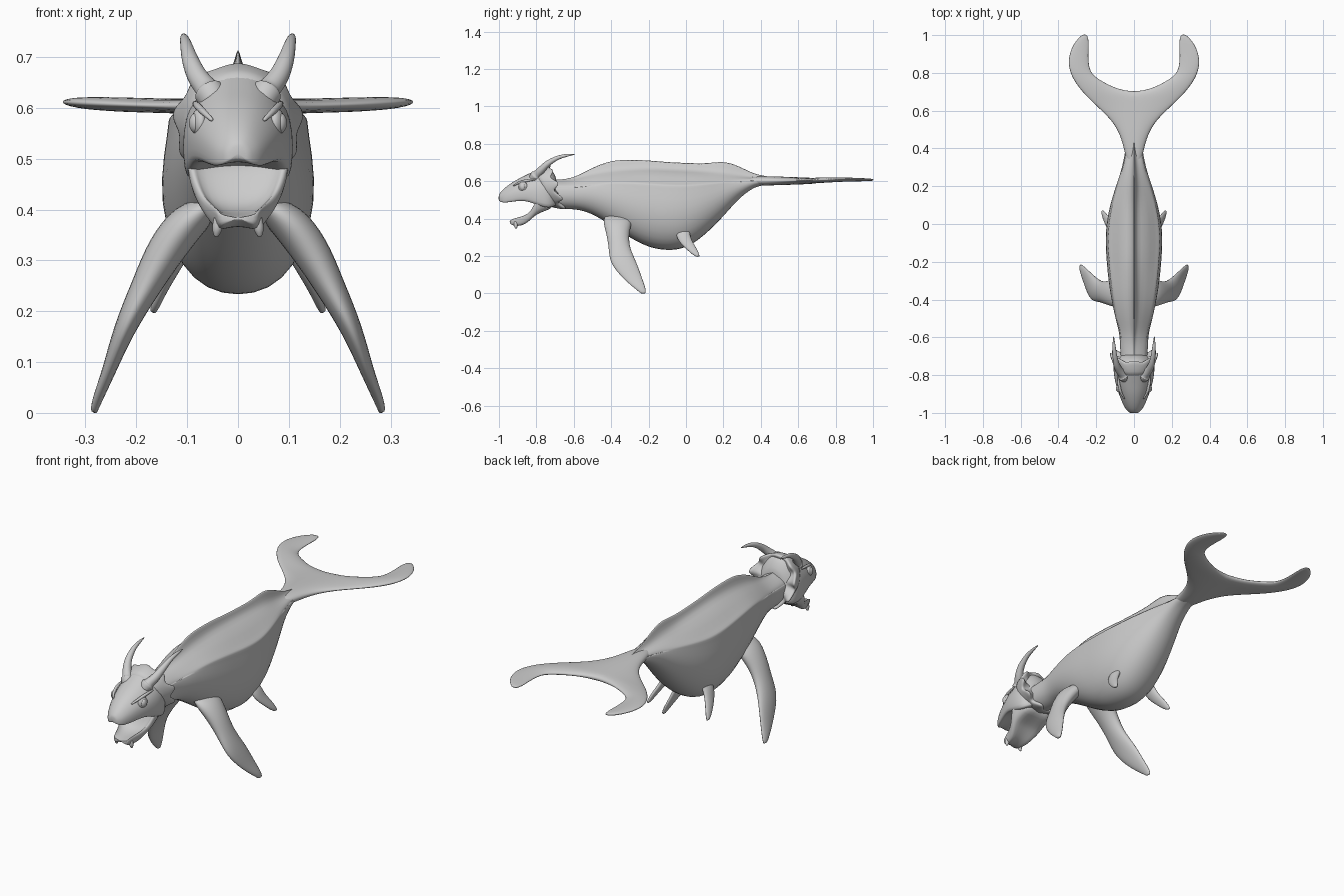
import bpy, bmesh, math
from mathutils import Vector, Matrix


def finish(name, bm, mirror=False, sub=1):
    bmesh.ops.recalc_face_normals(bm, faces=bm.faces)
    me = bpy.data.meshes.new(name)
    bm.to_mesh(me)
    bm.free()
    for p in me.polygons:
        p.use_smooth = True
    ob = bpy.data.objects.new(name, me)
    bpy.context.collection.objects.link(ob)
    if mirror:
        m = ob.modifiers.new("mirror", 'MIRROR')
        m.use_clip = True
    if sub:
        s = ob.modifiers.new("subdivide", 'SUBSURF')
        s.levels = s.render_levels = sub
    return ob


def loft(name, rings, mirror=False, sub=1):
    bm = bmesh.new()
    vs = [[bm.verts.new(p) for p in r] for r in rings]
    n = len(vs[0])
    for a, b in zip(vs, vs[1:]):
        for i in range(n):
            j = (i + 1) % n
            bm.faces.new((a[i], a[j], b[j], b[i]))
    bm.faces.new(vs[0])
    bm.faces.new(vs[-1][::-1])
    return finish(name, bm, mirror, sub)


def spline(rows, n):
    """Catmull-Rom interpolation of station rows."""
    out = []
    for i in range(len(rows) - 1):
        p0, p1 = rows[max(i - 1, 0)], rows[i]
        p2, p3 = rows[i + 1], rows[min(i + 2, len(rows) - 1)]
        for k in range(n):
            t = k / n
            out.append([0.5 * (2 * b + (c - a) * t + (2 * a - 5 * b + 4 * c - d) * t * t
                               + (3 * b - a - 3 * c + d) * t ** 3)
                        for a, b, c, d in zip(p0, p1, p2, p3)])
    return out + [list(rows[-1])]


def ring(y, half):
    """Close a half section (first and last on x=0) by symmetry."""
    return [(x, y, z) for x, z in half] + [(-x, y, z) for x, z in half[-2:0:-1]]


def tube(name, rows, seg=10, mirror=True):
    """Round tube along x, y, z, radius rows."""
    rows = spline(rows, 3)
    rings = []
    for i, r in enumerate(rows):
        d = Vector(rows[min(i + 1, len(rows) - 1)][:3]) - Vector(rows[max(i - 1, 0)][:3])
        u = d.cross(Vector((1, 0, 0))).normalized()
        v = d.cross(u).normalized()
        rings.append([Vector(r[:3]) + r[3] * (u * math.cos(a) + v * math.sin(a))
                      for a in (2 * math.pi * k / seg for k in range(seg))])
    return loft(name, rings, mirror)


def fin(name, rows, nx, nz):
    """Blade from x, z, y front, y back, half thickness rows."""
    rings = []
    for x, z, y0, y1, t in spline(rows, 2):
        r = []
        for k in range(12):
            a = 2 * math.pi * k / 12
            s = t * math.sin(a)
            r.append((x + s * nx, (y0 + y1) / 2 + (y0 - y1) / 2 * math.cos(a), z + s * nz))
        rings.append(r)
    return loft(name, rings, True)


def ball(name, loc, scale, rot):
    bm = bmesh.new()
    m = Matrix.Translation(loc) @ Matrix.Rotation(rot, 4, 'Z') @ Matrix.Diagonal((*scale, 1))
    bmesh.ops.create_uvsphere(bm, u_segments=20, v_segments=12, radius=1, matrix=m)
    return finish(name, bm, True, 0)


# Body with dorsal crest and side ledge: y, half width, crest z, back z, ridge z, belly z
body = [(-.76, .07, .61, .605, .57, .47), (-.66, .075, .608, .602, .57, .455),
        (-.58, .08, .63, .612, .572, .45), (-.5, .1, .675, .63, .582, .425),
        (-.4, .122, .714, .645, .594, .365), (-.3, .138, .72, .652, .594, .3),
        (-.2, .148, .716, .655, .588, .25), (-.1, .154, .707, .652, .582, .232),
        (0, .149, .702, .648, .58, .247), (.1, .129, .7, .643, .587, .315),
        (.2, .098, .71, .638, .595, .415), (.28, .071, .685, .63, .6, .505),
        (.36, .052, .643, .622, .603, .566), (.42, .042, .628, .618, .606, .582),
        (.5, .015, .612, .61, .605, .598)]
rings = []
for y, w, c, b, r, f in spline(body, 2):
    h = b - f
    e = min(1, w / .1)
    rings.append(ring(y, [(0, c + .003), (.006 * e, c - .35 * (c - b)), (.016 * e, b + .15 * (c - b)),
                          (.4 * w, b - .006), (.74 * w, r + .012), (.87 * w, r), (.89 * w, r - .006),
                          (.9 * w, f + .76 * h), (w, f + .54 * h), (.94 * w, f + .32 * h),
                          (.73 * w, f + .13 * h), (.4 * w, f + .02 * h), (0, f - .004)]))
loft("body", rings)

# Tail fluke: outer x, y, inner x, y, half thickness
fluke = [(.02, .28, 0, .28, .01), (.046, .36, 0, .37, .024), (.066, .45, 0, .47, .024),
         (.1, .52, 0, .56, .021), (.145, .572, 0, .64, .018), (.2, .622, 0, .7, .016),
         (.26, .68, .09, .716, .017), (.308, .74, .17, .757, .017),
         (.338, .795, .224, .793, .015), (.35, .85, .239, .845, .013),
         (.343, .905, .24, .905, .011), (.318, .96, .237, .965, .009),
         (.275, 1.004, .247, 1.004, .007)]
bm = bmesh.new()
grid = []
for ox, oy, ix, iy, t in fluke:
    cols = ((ox, oy, .5 * t), ((ox + ix) / 2, (oy + iy) / 2, t),
            (ix, iy, t if ix == 0 else .5 * t))
    grid.append([[bm.verts.new((x, y, .602 + .08 * x * x + s * h)) for x, y, h in cols]
                 for s in (1, -1)])
for (at, ab), (bt, bb) in zip(grid, grid[1:]):
    for p, q in ((at, bt), (ab, bb)):
        for i in (0, 1):
            bm.faces.new((p[i], p[i + 1], q[i + 1], q[i]))
    bm.faces.new((at[0], ab[0], bb[0], bt[0]))
    if bt[2].co.x > 0:
        bm.faces.new((at[2], ab[2], bb[2], bt[2]))
for t, b in (grid[0], grid[-1]):
    for i in (0, 1):
        bm.faces.new((t[i], t[i + 1], b[i + 1], b[i]))
finish("tail_fluke", bm, True, 2)

# Front flippers and small rear fins
fin("front_flipper", [(.04, .42, -.43, -.3, .02), (.088, .388, -.445, -.285, .04),
                      (.138, .325, -.43, -.3, .04), (.18, .25, -.416, -.298, .031),
                      (.223, .165, -.405, -.262, .022), (.255, .08, -.337, -.232, .014),
                      (.278, .022, -.268, -.214, .01), (.284, .0, -.24, -.217, .006)], .91, .41)
fin("rear_fin", [(.085, .36, -.055, .02, .012), (.11, .32, -.055, .022, .018),
                 (.13, .28, -.04, .035, .014), (.15, .24, -.002, .058, .011),
                 (.163, .21, .033, .071, .009), (.168, .197, .055, .072, .005)], .9, .42)

# Upper head: y, half width, top z, bottom z
head = [(-1.002, .018, .527, .498), (-.985, .04, .55, .487), (-.95, .06, .58, .487),
        (-.9, .08, .612, .494), (-.85, .096, .637, .492), (-.8, .106, .662, .475),
        (-.75, .108, .684, .46), (-.715, .095, .66, .462), (-.69, .065, .61, .475)]
rings = []
for y, w, t, b in spline(head, 2):
    h = t - b
    rings.append(ring(y, [(0, t), (.35 * w, t - .03 * h), (.66 * w, t - .17 * h),
                          (.9 * w, t - .38 * h), (w, b + .42 * h), (w, b + .18 * h),
                          (.95 * w, b), (.8 * w, b), (.4 * w, b + .08 * h), (0, b + .1 * h)]))
loft("upper_head", rings)

# Scooped lower jaw: y, half width, rim z, floor z, bottom z
jaw = [(-.943, .038, .39, .384, .368), (-.915, .047, .403, .388, .352),
       (-.87, .062, .415, .394, .358), (-.835, .08, .437, .408, .382),
       (-.81, .096, .48, .435, .403), (-.78, .102, .525, .485, .42),
       (-.71, .09, .54, .52, .447)]
rings = []
for y, w, r, fl, b in spline(jaw, 2):
    rings.append(ring(y, [(0, fl), (.45 * w, fl + .1 * (r - fl)), (.8 * w, fl + .55 * (r - fl)),
                          (.88 * w, r), (w, r), (.98 * w, b + .6 * (r - b)),
                          (.85 * w, b + .12 * (r - b)), (.5 * w, b + .01), (0, b + .015)]))
loft("lower_jaw", rings)
tube("chin_corner", [(.036, -.91, .385, .012), (.041, -.91, .362, .011), (.043, -.908, .346, .004)], 8)

# Collar behind the head, scalloped at the sides and smooth on top
rings = []
for y, rx, rz, amp in ((-.79, .095, .09, 0), (-.745, .108, .108, .02), (-.715, .12, .117, .07),
                       (-.695, .126, .12, .1), (-.69, .119, .112, .1), (-.705, .098, .09, .04),
                       (-.7, .06, .05, 0)):
    r = []
    for k in range(54):
        a = 2 * math.pi * k / 54
        s = amp * math.cos(9 * (a - math.pi / 2)) * min(1, 1.25 - math.sin(a))
        r.append((rx * (1 + .6 * s) * math.cos(a), y + .2 * s - .035 * math.sin(a),
                  .568 + rz * (1 + .6 * s) * math.sin(a)))
    rings.append(r)
loft("collar_frill", rings)

# Horns with a thick base band
tube("horn", [(.045, -.815, .61, .028), (.053, -.806, .625, .031), (.058, -.8, .632, .031),
              (.062, -.795, .638, .024), (.08, -.772, .662, .021), (.094, -.74, .694, .017),
              (.102, -.69, .724, .012), (.106, -.64, .738, .008), (.108, -.594, .744, .002)], 12)

# Eyes, lids, brows and nostrils
ball("eyelid", (.077, -.872, .57), (.014, .026, .028), -.3)
ball("eye", (.083, -.874, .57), (.013, .016, .02), -.3)
tube("brow", [(.05, -.925, .575, .004), (.068, -.895, .592, .007),
              (.08, -.85, .604, .008), (.086, -.8, .61, .004)], 8)
tube("nostril_ridge", [(.024, -.985, .525, .003), (.045, -.96, .53, .006),
                       (.062, -.93, .52, .006), (.075, -.9, .512, .003)], 8)
